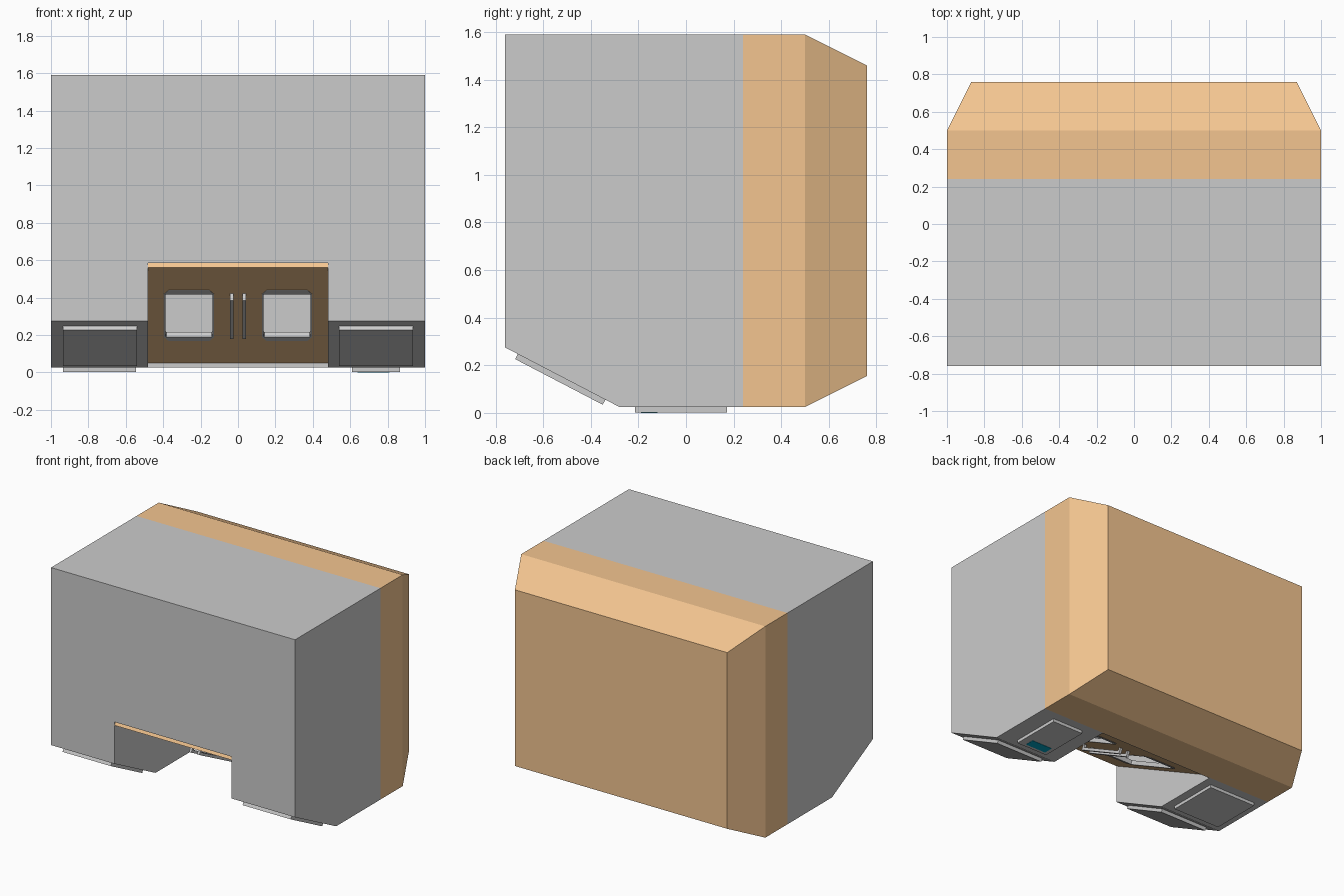
import bpy, bmesh
from mathutils import Vector, Matrix

if "Cube" in bpy.data.objects:
    bpy.data.objects.remove(bpy.data.objects["Cube"])


def material(name, color):
    m = bpy.data.materials.new(name)
    m.diffuse_color = (*color, 1)
    m.use_nodes = True
    m.node_tree.nodes["Principled BSDF"].inputs["Base Color"].default_value = m.diffuse_color
    return m


ORANGE = material("orange", (0.9, 0.56, 0.28))
BLUE = material("blue", (0.0, 0.36, 0.55))


def finish(name, bm, mat=None):
    bmesh.ops.recalc_face_normals(bm, faces=bm.faces)
    me = bpy.data.meshes.new(name)
    bm.to_mesh(me)
    bm.free()
    ob = bpy.data.objects.new(name, me)
    bpy.context.collection.objects.link(ob)
    if mat:
        me.materials.append(mat)
    return ob


def loft(name, loops, mat=None, frame=Matrix()):
    """Solid through matching point loops, capped at both ends."""
    bm = bmesh.new()
    rings = [[bm.verts.new(frame @ Vector(p)) for p in loop] for loop in loops]
    n = len(rings[0])
    for a, b in zip(rings, rings[1:]):
        for i in range(n):
            bm.faces.new((a[i], a[(i + 1) % n], b[(i + 1) % n], b[i]))
    bm.faces.new(rings[0])
    bm.faces.new(rings[-1])
    return finish(name, bm, mat)


def box(name, x, y, z, mat=None, frame=Matrix()):
    loops = [[(x[0], y[0], k), (x[1], y[0], k), (x[1], y[1], k), (x[0], y[1], k)] for k in z]
    return loft(name, loops, mat, frame)


def cut(ob, cutter):
    m = ob.modifiers.new("cut", "BOOLEAN")
    m.operation = "DIFFERENCE"
    m.solver = "EXACT"
    m.object = cutter
    cutter.hide_render = True
    cutter.hide_set(True)


def slope_frame(z0, dy, dz):
    """Local y runs down the slope, local z points out of its underside."""
    u = Vector((0, dy, dz)).normalized()
    w = Vector((0, u.z, -u.y))
    v = Vector((-1, 0, 0))
    m = Matrix((v, u, w)).transposed().to_4x4()
    m.translation = (0, -0.76, z0)
    return m


# Main grey body with sloped lower front edge and central recess
profile = [(-0.76, 0.275), (-0.28, 0.025), (0.24, 0.025), (0.24, 1.59), (-0.76, 1.59)]
body = loft("body", [[(x, y, z) for y, z in profile] for x in (-1, 1)])
cut(body, box("recess_cutter", (-0.48, 0.48), (-0.9, 0.235), (-0.1, 0.585)))


# Orange back cap with chamfered rim
def rim(y, d):
    x, lo, hi = 1 - d, 0.025 + d, 1.59 - d
    return [(-x, y, lo), (x, y, lo), (x, y, hi), (-x, y, hi)]


loft("back_cap", [rim(0.24, 0), rim(0.5, 0), rim(0.76, 0.13)], ORANGE)

# Sloped door panel inside the recess
door = slope_frame(0.56, 1.0, -0.515)
panel = box("door_panel", (-0.48, 0.48), (0, 1.115), (-0.028, 0), ORANGE, door)


def octagon(cx, cy, hx, hy, c, k):
    pts = [(hx, c[1] - hy), (hx, hy - c[1]), (hx - c[0], hy), (c[0] - hx, hy),
           (-hx, hy - c[1]), (-hx, c[1] - hy), (c[0] - hx, -hy), (hx - c[0], -hy)]
    return [(cx + a, cy + b, k) for a, b in pts]


for s, side in ((-1, "right"), (1, "left")):
    # Window openings with grey frames
    def ring(k, inner=False):
        if inner:
            return octagon(s * 0.262, 0.557, 0.126, 0.25, (0.006, 0.012), k)
        return octagon(s * 0.262, 0.557, 0.134, 0.295, (0.025, 0.045), k)
    cut(panel, loft(side + "_window_cutter", [ring(-0.1), ring(0.1)], None, door))
    bm = bmesh.new()
    loops = [ring(-0.028), ring(0.002), ring(0.002, True), ring(-0.028, True)]
    vs = [[bm.verts.new(door @ Vector(p)) for p in lp] for lp in loops]
    for j in range(4):
        a, b = vs[j], vs[(j + 1) % 4]
        for i in range(8):
            bm.faces.new((a[i], a[(i + 1) % 8], b[(i + 1) % 8], b[i]))
    finish(side + "_window_frame", bm)

    # Door handles on two posts
    hx = (s * 0.033 - 0.009, s * 0.033 + 0.009)
    box(side + "_handle", hx, (0.3, 0.75), (0.022, 0.042), None, door)
    for i, y in enumerate((0.3, 0.73)):
        box(f"{side}_handle_post_{i}", hx, (y, y + 0.02), (0, 0.022), None, door)

    # Raised pads on the sloped fronts of the feet
    xs = sorted((s * 0.54, s * 0.935))
    box(side + "_slope_pad", xs, (0.06, 0.475), (0, 0.024), None, slope_frame(0.275, 0.48, -0.25))

# Pads under the feet, one with a blue inlay
box("left_base_pad", (-0.935, -0.545), (-0.215, 0.172), (0.002, 0.026))
box("right_base_pad", (0.61, 0.867), (-0.215, 0.172), (0.002, 0.026))
box("blue_inlay", (0.64, 0.81), (-0.19, -0.12), (0, 0.003), BLUE)
